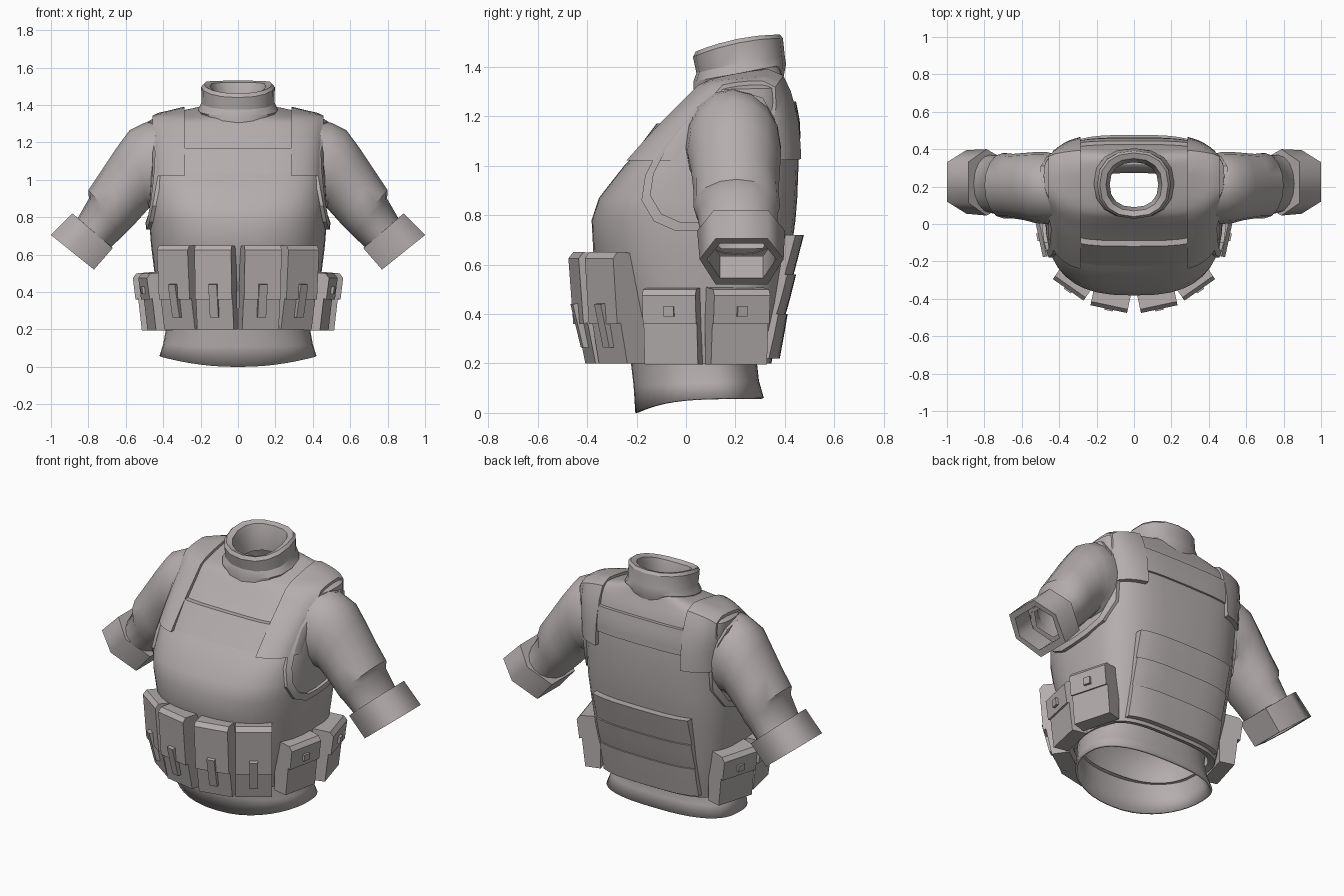
import bpy, bmesh, math
from mathutils import Vector
from mathutils.bvhtree import BVHTree

if "Cube" in bpy.data.objects:
    bpy.data.objects.remove(bpy.data.objects["Cube"])

cloth = bpy.data.materials.new("warm_grey_cloth")
cloth.diffuse_color = (0.46, 0.42, 0.42, 1)
cloth.use_nodes = True
cloth.node_tree.nodes["Principled BSDF"].inputs["Base Color"].default_value = cloth.diffuse_color


def finish(name, bm, mirror=False, angle=35):
    """Turn a bmesh into a shaded object."""
    bmesh.ops.recalc_face_normals(bm, faces=bm.faces)
    me = bpy.data.meshes.new(name)
    bm.to_mesh(me)
    bm.free()
    me.materials.append(cloth)
    ob = bpy.data.objects.new(name, me)
    bpy.context.collection.objects.link(ob)
    bpy.ops.object.select_all(action='DESELECT')
    ob.select_set(True)
    bpy.context.view_layer.objects.active = ob
    bpy.ops.object.shade_smooth_by_angle(angle=math.radians(angle))
    if mirror:
        m = ob.modifiers.new("mirror", 'MIRROR')
        m.use_mirror_merge = False
    return ob


def loft(name, rings, mirror=False, angle=35):
    """Open tube through rings of equal point count."""
    bm = bmesh.new()
    rows = [[bm.verts.new(p) for p in r] for r in rings]
    n = len(rows[0])
    for a, b in zip(rows, rows[1:]):
        for i in range(n):
            j = (i + 1) % n
            bm.faces.new((a[i], a[j], b[j], b[i]))
    return finish(name, bm, mirror, angle)


def body_ring(zf, zb, hw, yf, yb, ef=2.5, eb=3.4, n=40, power=1, shift=0.04):
    """Rounded-box ring, with separate front and back roundness and a tilt."""
    mid = (yf + yb) / 2 + shift
    pts = []
    for i in range(n):
        a = 2 * math.pi * i / n
        c, s = math.cos(a), math.sin(a)
        e = 2 / (eb if s > 0 else ef)
        x = math.copysign(abs(c) ** e, c) * hw
        k = abs(s) ** e
        y = mid + k * (yb - mid) if s > 0 else mid - k * (mid - yf)
        t = (y - yf) / (yb - yf)
        pts.append(Vector((x, y, zb + (zf - zb) * max(0, 1 - t) ** power)))
    return pts


# vest body, open at the neck and the hem; boxier towards the shoulders
vest_rows = [
    (.21, .21, .36, -.19, .31, 2.5), (.2, .2, .395, -.23, .345, 2.5),
    (.32, .32, .42, -.275, .37, 2.5), (.45, .45, .44, -.315, .395, 2.5),
    (.65, .65, .465, -.375, .425, 2.5), (.78, .78, .475, -.382, .443, 2.7),
    (.87, .87, .473, -.352, .45, 3.1), (1.0, 1.0, .468, -.25, .455, 3.6),
    (1.1, 1.1, .47, -.155, .452, 3.7), (1.18, 1.18, .475, -.08, .445, 3.6),
    (1.26, 1.26, .483, -.005, .425, 3.2), (1.305, 1.315, .483, .03, .41, 2.8),
    (1.32, 1.345, .44, .045, .395, 2.6), (1.33, 1.38, .31, .055, .385, 2.4),
    (1.34, 1.405, .19, .065, .375, 2.4)]
vest = loft("vest_body", [body_ring(*r) for r in vest_rows], angle=40)
vest_tree = BVHTree.FromPolygons([v.co.copy() for v in vest.data.vertices],
                                 [list(p.vertices) for p in vest.data.polygons])

# shirt hem below the vest
hem = loft("shirt_hem", [
    body_ring(0, .06, .42, -.205, .315, 2.2, 2.6, power=4),
    body_ring(.11, .13, .40, -.212, .295, 2.2, 2.6),
    body_ring(.22, .22, .382, -.225, .285, 2.2, 2.6),
    body_ring(.5, .5, .40, -.25, .33, 2.2, 2.6)])
thick = hem.modifiers.new("thickness", 'SOLIDIFY')
thick.thickness = 0.012

# tall collar, dipped at the front, with a folded rim
collar_rows = [
    (1.27, 1.36, .17, .03, .395, 1), (1.34, 1.41, .215, .03, .405, 1),
    (1.375, 1.44, .195, .042, .40, 1.3), (1.44, 1.515, .197, .028, .392, 2),
    (1.462, 1.53, .183, .04, .38, 2), (1.452, 1.52, .15, .07, .35, 2),
    (1.39, 1.45, .13, .09, .33, 1), (1.32, 1.37, .13, .09, .33, 1)]
loft("collar", [body_ring(*r[:5], 2.3, 2.3, 16, r[5], 0) for r in collar_rows], angle=30)

ROUND = [(math.cos(math.pi * i / 8), math.sin(math.pi * i / 8)) for i in range(16)]
FLAT = [(1, -.62), (1, .62), (.1, 1), (-1, .62), (-1, -.62), (.1, -1)]


def arm_ring(tx, tz, bx, bz, y0, y1, shape=ROUND):
    """Ring across the arm, given by its top and bottom points and its y range."""
    top, bot = Vector((tx, 0, tz)), Vector((bx, 0, bz))
    c, u = (top + bot) / 2 + Vector((0, (y0 + y1) / 2, 0)), (top - bot) / 2
    v = Vector((0, (y1 - y0) / 2, 0))
    return [c + a * u + b * v for a, b in shape]


# sleeves with a fold above the elbow
loft("sleeve", [arm_ring(*r) for r in [
    (.43, 1.315, .42, .83, -.005, .375), (.50, 1.305, .44, .84, 0, .385),
    (.58, 1.265, .475, .85, .005, .385), (.65, 1.17, .52, .80, .02, .38),
    (.73, 1.05, .565, .75, .03, .375), (.80, .945, .595, .72, .03, .38),
    (.797, .90, .615, .70, .045, .37), (.86, .79, .68, .64, .06, .37)]], mirror=True)

# rolled six-sided cuffs, hollow at the end
loft("cuff", [arm_ring(*r, shape=FLAT) for r in [
    (.835, .775, .70, .665, .09, .36), (.885, .82, .67, .635, .045, .40),
    (1.0, .705, .77, .52, .055, .395), (.972, .685, .80, .545, .085, .365),
    (.875, .77, .705, .635, .085, .365)]], mirror=True, angle=65)


def plate(name, rays, offs, closed=False, mirror=False):
    """Slab that follows the vest; rays are rows of (base, outward)."""
    bm = bmesh.new()
    outer, inner = [], []
    for row, off in zip(rays, offs):
        o, i = [], []
        for base, out in row:
            hit = vest_tree.ray_cast(base + out * 2, -out)[0]
            if hit is None:
                hit = vest_tree.find_nearest(base + out * 0.35)[0]
            o.append(bm.verts.new(hit + out * off))
            i.append(bm.verts.new(hit - out * 0.012))
        outer.append(o)
        inner.append(i)
    nr, nc = len(outer), len(outer[0])
    for r in range(nr if closed else nr - 1):
        q = (r + 1) % nr
        for c in range(nc - 1):
            for g in (outer, inner):
                bm.faces.new((g[r][c], g[r][c + 1], g[q][c + 1], g[q][c]))
        for c in (0, nc - 1):
            bm.faces.new((outer[r][c], outer[q][c], inner[q][c], inner[r][c]))
    if not closed:
        for r in (0, nr - 1):
            for c in range(nc - 1):
                bm.faces.new((outer[r][c], outer[r][c + 1], inner[r][c + 1], inner[r][c]))
    return finish(name, bm, mirror)


def panel(name, half, z0, z1, off0, off1, side, rows=5, cols=17):
    """Front (side -1) or back (side 1) panel between two heights."""
    out = Vector((0, side, 0))
    ts = [i / (rows - 1) for i in range(rows)]
    rays = [[(Vector((half * (2 * c / (cols - 1) - 1), .15, z0 + t * (z1 - z0))), out)
             for c in range(cols)] for t in ts]
    plate(name, rays, [off0 + t * (off1 - off0) for t in ts])


# chest panel, back yoke and the three overlapping back bands
panel("chest_panel", .285, 1.03, 1.17, .003, .03, -1)
panel("back_yoke", .285, 1.11, 1.26, .012, .02, 1)
for i, (z0, z1, a, b) in enumerate([(.22, .4, .03, .026), (.4, .56, .018, .034), (.56, .72, .024, .042)]):
    panel(f"back_band_{i + 1}", .32, z0, z1, a, b, 1)

# shoulder straps running over the top from chest to back
angles = [math.radians(1 + 177 * i / 20) for i in range(21)]
strap_rays = [[(Vector((.285 + .172 * c / 6, .15, 1.015)),
                Vector((0, -math.cos(a), math.sin(a)))) for c in range(7)] for a in angles]
plate("shoulder_strap", strap_rays, [.03 - .012 * math.sin(a) for a in angles], mirror=True)

# raised rim around each armhole
hole = [(-.18, .86), (-.165, .96), (-.11, 1.07), (-.04, 1.17), (.04, 1.24), (.12, 1.285),
        (.22, 1.3), (.31, 1.275), (.36, 1.19), (.375, 1.05), (.36, .9), (.29, .79),
        (.17, .745), (.06, .735), (-.04, .735), (-.13, .775)]
rim_rays = [[(Vector((0, .12 + (y - .12) * k, 1.03 + (z - 1.03) * k)), Vector((1, 0, 0)))
             for k in (1, .88)] for y, z in hole]
plate("armhole_rim", rim_rays, [.02] * len(hole), closed=True, mirror=True)


def prism(name, profile, width, x, y, deg):
    """Side profile (outward, height) extruded across a width, facing deg."""
    out = Vector((math.cos(math.radians(deg)), math.sin(math.radians(deg)), 0))
    across = Vector((-out.y, out.x, 0))
    bm = bmesh.new()
    ends = [[bm.verts.new(Vector((x, y, z)) + out * o + across * (s * width / 2))
             for o, z in profile] for s in (-1, 1)]
    for e in ends:
        bm.faces.new(e)
    n = len(profile)
    for i in range(n):
        j = (i + 1) % n
        bm.faces.new((ends[0][i], ends[0][j], ends[1][j], ends[1][i]))
    finish(name, bm, mirror=True, angle=15)


# tall front pouches with buckles
tall = [(-.17, .2), (-.07, .2), (-.037, .365), (-.02, .36), (0, .625), (-.02, .65), (-.13, .645)]
buckle = [(-.07, .265), (-.035, .265), (.008, .44), (-.03, .445)]
for name, x, y, deg in [("inner", .135, -.455, -78), ("outer", .352, -.352, -55)]:
    prism(f"{name}_front_pouch", tall, .2, x, y, deg)
    prism(f"{name}_front_buckle", buckle, .046, x, y, deg)

# short side pouches with studs
short = [(-.14, .195), (-.05, .195), (-.03, .365), (-.015, .36), (0, .475), (-.02, .5), (-.14, .51)]
stud = [(-.03, .39), (.004, .39), (.009, .43), (-.03, .43)]
for name, x, y, deg, w in [("side", .51, -.07, -12, .22), ("rear", .53, .228, 16, .235)]:
    prism(f"{name}_pouch", short, w, x, y, deg)
    prism(f"{name}_stud", stud, .042, x, y, deg)
